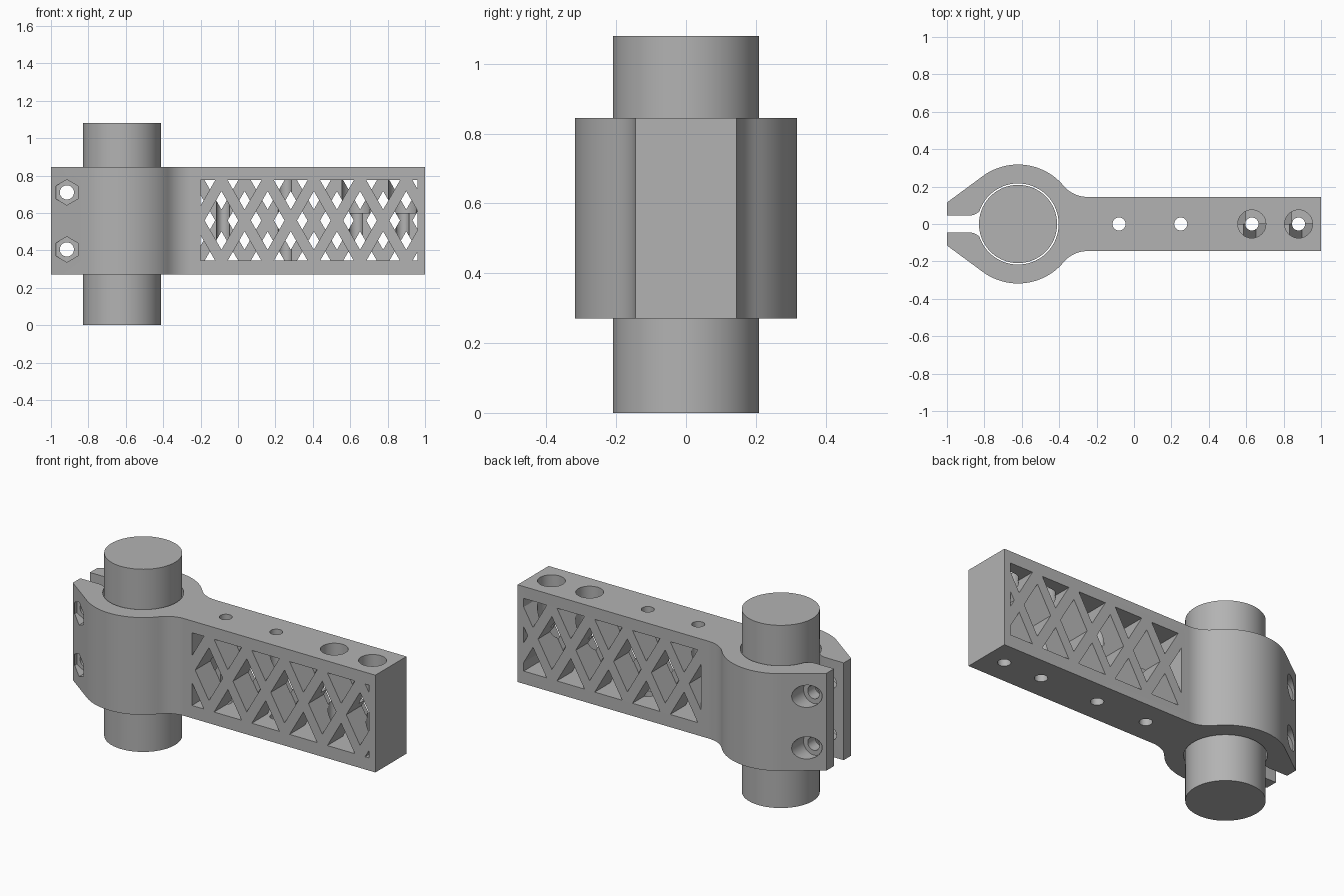
import bpy, bmesh, math
from mathutils import Matrix, Vector

if "Cube" in bpy.data.objects:
    bpy.data.objects.remove(bpy.data.objects["Cube"])

grey = bpy.data.materials.new("plain grey")
grey.diffuse_color = (0.45, 0.45, 0.45, 1)
grey.use_nodes = True
grey.node_tree.nodes["Principled BSDF"].inputs["Base Color"].default_value = grey.diffuse_color


def make_object(name, bm):
    bmesh.ops.recalc_face_normals(bm, faces=bm.faces)
    me = bpy.data.meshes.new(name)
    bm.to_mesh(me)
    bm.free()
    ob = bpy.data.objects.new(name, me)
    bpy.context.collection.objects.link(ob)
    me.materials.append(grey)
    return ob


def prism(bm, pts, start, depth):
    """Extrude a closed 3D outline along a depth vector."""
    f = bm.faces.new([bm.verts.new(Vector(p) + Vector(start)) for p in pts])
    ext = bmesh.ops.extrude_face_region(bm, geom=[f])
    vs = [v for v in ext["geom"] if isinstance(v, bmesh.types.BMVert)]
    bmesh.ops.translate(bm, verts=vs, vec=depth)


def arc(cx, cy, r, a0, a1, n):
    return [(cx + r * math.cos(math.radians(a0 + (a1 - a0) * i / n)),
             cy + r * math.sin(math.radians(a0 + (a1 - a0) * i / n))) for i in range(n + 1)]


def round_z(bm, x, r, z0, z1, n=32):
    prism(bm, [(a, b, 0) for a, b in arc(x, 0, r, 0, 360, n)[:-1]], (0, 0, z0), (0, 0, z1 - z0))


def round_y(bm, x, z, r, y0, y1, n=32):
    prism(bm, [(a, 0, b) for a, b in arc(x, z, r, 90, 450, n)[:-1]], (0, y0, 0), (0, y1 - y0, 0))


def cut(target, bm):
    cutter = make_object("cutter", bm)
    m = target.modifiers.new("cut", 'BOOLEAN')
    m.operation, m.solver, m.object = 'DIFFERENCE', 'EXACT', cutter
    bpy.context.view_layer.objects.active = target
    bpy.ops.object.modifier_apply(modifier=m.name)
    bpy.data.objects.remove(cutter)


def clip_x(pts, x0, x1):
    """Trim a convex outline to a range of x."""
    for lim, s in ((x0, 1), (x1, -1)):
        out = []
        for i, b in enumerate(pts):
            a = pts[i - 1]
            da, db = s * (a[0] - lim), s * (b[0] - lim)
            if da * db < 0:
                t = da / (da - db)
                out.append((lim, a[1] + t * (b[1] - a[1])))
            if db >= 0:
                out.append(b)
        pts = out
    return pts


# Split clamp ring and straight arm as one outline
RX, Z0, Z1 = -0.62, 0.27, 0.845
upper = arc(RX, 0, 0.217, 0, 162, 40)
upper += [(-0.84, 0.057), (-0.858, 0.048), (-0.875, 0.045), (-1, 0.045), (-1, 0.115)]
upper += arc(RX, 0, 0.318, 126.4, 39.9, 24)
upper += arc(-0.25, 0.309, 0.164, 219.9, 270, 12)[1:]
upper += [(1, 0.145)]
outline = upper + [(x, -y) for x, y in reversed(upper[1:])]
bm = bmesh.new()
prism(bm, [(x, y, 0) for x, y in outline], (0, 0, Z0), (0, 0, Z1 - Z0))
arm = make_object("clamp_arm", bm)

# Lattice windows: triangles and diamonds, staggered between front and back
P, ZM, H, W = 0.247, 0.56, 0.215, 0.09
K = W * H / (P / 2)
for side, first in ((-1, 0.035 - P), (1, 0.035 - 1.5 * P)):
    bm = bmesh.new()
    for i in range(-1, 7):
        c = first + i * P
        d = c + P / 2
        holes = [[(c - W, ZM + s * H), (c + W, ZM + s * H), (c, ZM + s * (H - K))] for s in (1, -1)]
        holes.append([(d - W, ZM), (d, ZM + K), (d + W, ZM), (d, ZM - K)])
        for h in holes:
            h = clip_x(h, -0.2, 0.96)
            if len(h) > 2:
                prism(bm, [(x, 0, z) for x, z in h], (0, -side * 0.001, 0), (0, side * 0.2, 0))
    cut(arm, bm)

# Vertical bolt holes with two counterbores
bm = bmesh.new()
for x in (-0.08, 0.25, 0.63, 0.88):
    round_z(bm, x, 0.035, 0.2, 0.9)
cut(arm, bm)
bm = bmesh.new()
for x in (0.63, 0.88):
    round_z(bm, x, 0.075, 0.6, 0.9)
cut(arm, bm)

# Clamp bolt holes, hex pockets in front, round pockets behind
for r, y0, y1, n in ((0.038, -0.4, 0.4, 32), (0.068, -0.4, -0.115, 6), (0.066, 0.115, 0.4, 32)):
    bm = bmesh.new()
    for z in (0.405, 0.71):
        round_y(bm, -0.915, z, r, y0, y1, n)
    cut(arm, bm)

# Rod held by the clamp
bm = bmesh.new()
round_z(bm, RX, 0.209, 0, 1.08, 80)
rod = make_object("rod", bm)

for ob in (arm, rod):
    bpy.ops.object.select_all(action='DESELECT')
    ob.select_set(True)
    bpy.context.view_layer.objects.active = ob
    bpy.ops.object.shade_smooth_by_angle(angle=math.radians(25))
